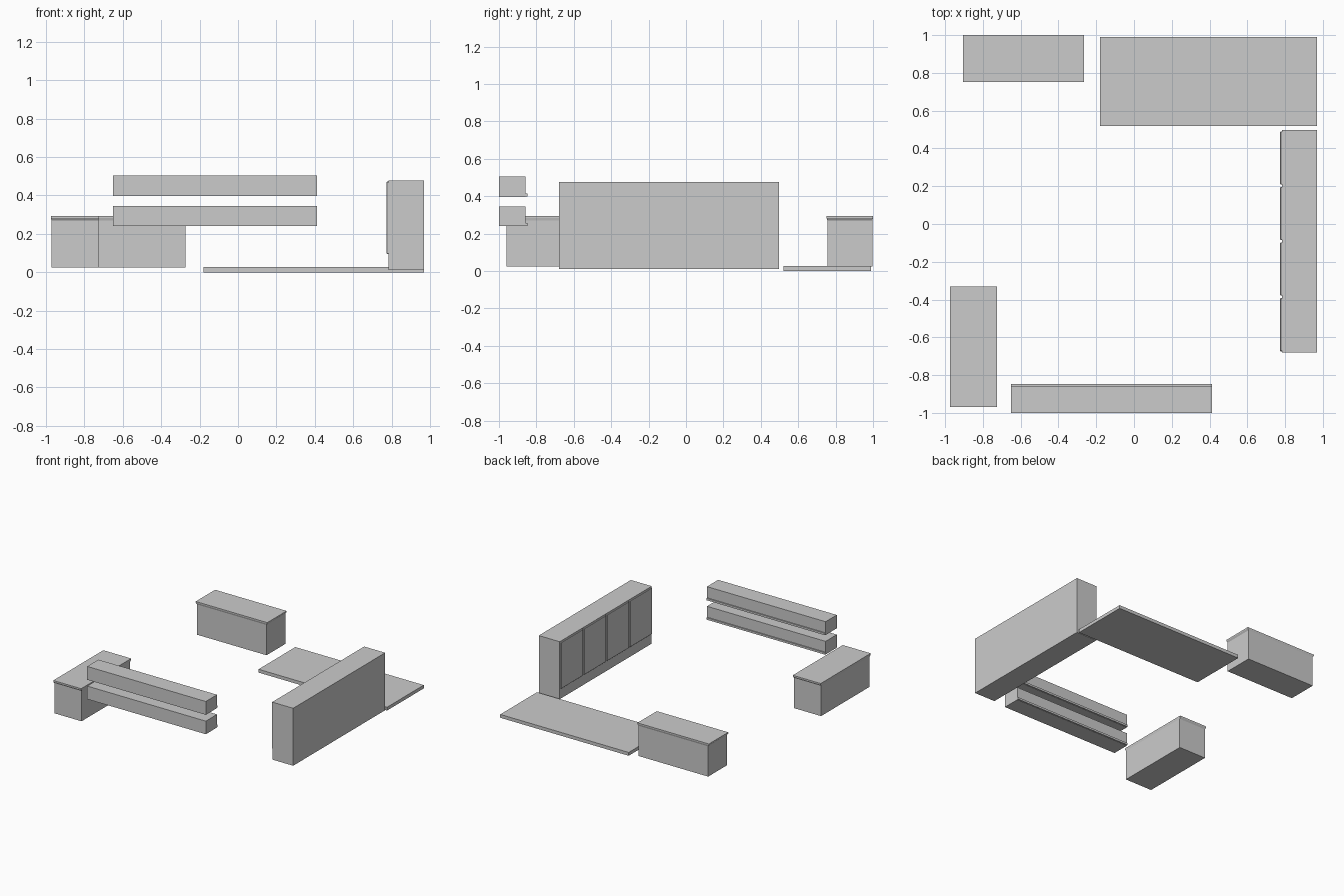
import bpy, bmesh

if "Cube" in bpy.data.objects:
    bpy.data.objects.remove(bpy.data.objects["Cube"])


def box(name, x, y, z, bevel=0.0):
    """Box from (min, max) ranges, optionally with chamfered edges."""
    bm = bmesh.new()
    bmesh.ops.create_cube(bm, size=1)
    for v in bm.verts:
        v.co = [r[0] + (c + 0.5) * (r[1] - r[0]) for c, r in zip(v.co, (x, y, z))]
    mesh = bpy.data.meshes.new(name)
    bm.to_mesh(mesh)
    bm.free()
    obj = bpy.data.objects.new(name, mesh)
    bpy.context.collection.objects.link(obj)
    if bevel:
        mod = obj.modifiers.new("chamfer", 'BEVEL')
        mod.width = bevel
        mod.segments = 1
    return obj


def inset(r, d):
    return (r[0] + d, r[1] - d)


def cabinet(name, x, y, dx, dy):
    """Low cabinet: plain body under a lid whose underside tapers inward."""
    bx, by = inset(x, dx), inset(y, dy)
    box(name + "_body", bx, by, (0.025, 0.272))
    lid = box(name + "_lid", x, y, (0.283, 0.293))
    # tapered moulding below the lid
    mould = box(name + "_moulding", x, y, (0.27, 0.283))
    for v in mould.data.vertices:
        if v.co.z < 0.275:
            v.co.x = bx[0] if v.co.x < sum(x) / 2 else bx[1]
            v.co.y = by[0] if v.co.y < sum(y) / 2 else by[1]


# two low cabinets
cabinet("back_cabinet", (-0.905, -0.265), (0.752, 1.0), 0.009, 0.004)
cabinet("side_cabinet", (-0.975, -0.725), (-0.97, -0.33), 0.003, 0.009)

# thin floor platform
box("platform", (-0.18, 0.97), (0.52, 0.99), (0.0, 0.027))

# tall cabinet with four doors on its inner face
y0, y1 = -0.68, 0.497
box("tall_cabinet_body", (0.783, 0.97), (y0, y1), (0.012, 0.477))
pitch = (y1 - y0) / 4
for i in range(4):
    a = y0 + i * pitch
    box(f"door_{i + 1}", (0.773, 0.79), (a + 0.006, a + pitch - 0.006),
        (0.095, 0.473), 0.004)

# two wall units with a pull lip along the bottom of the front
for name, z0, z1 in (("lower", 0.24, 0.346), ("upper", 0.397, 0.505)):
    box(name + "_wall_unit", (-0.65, 0.412), (-1.0, -0.857), (z0, z1))
    box(name + "_pull_lip", (-0.65, 0.412), (-0.86, -0.848), (z0 + 0.002, z0 + 0.018))
